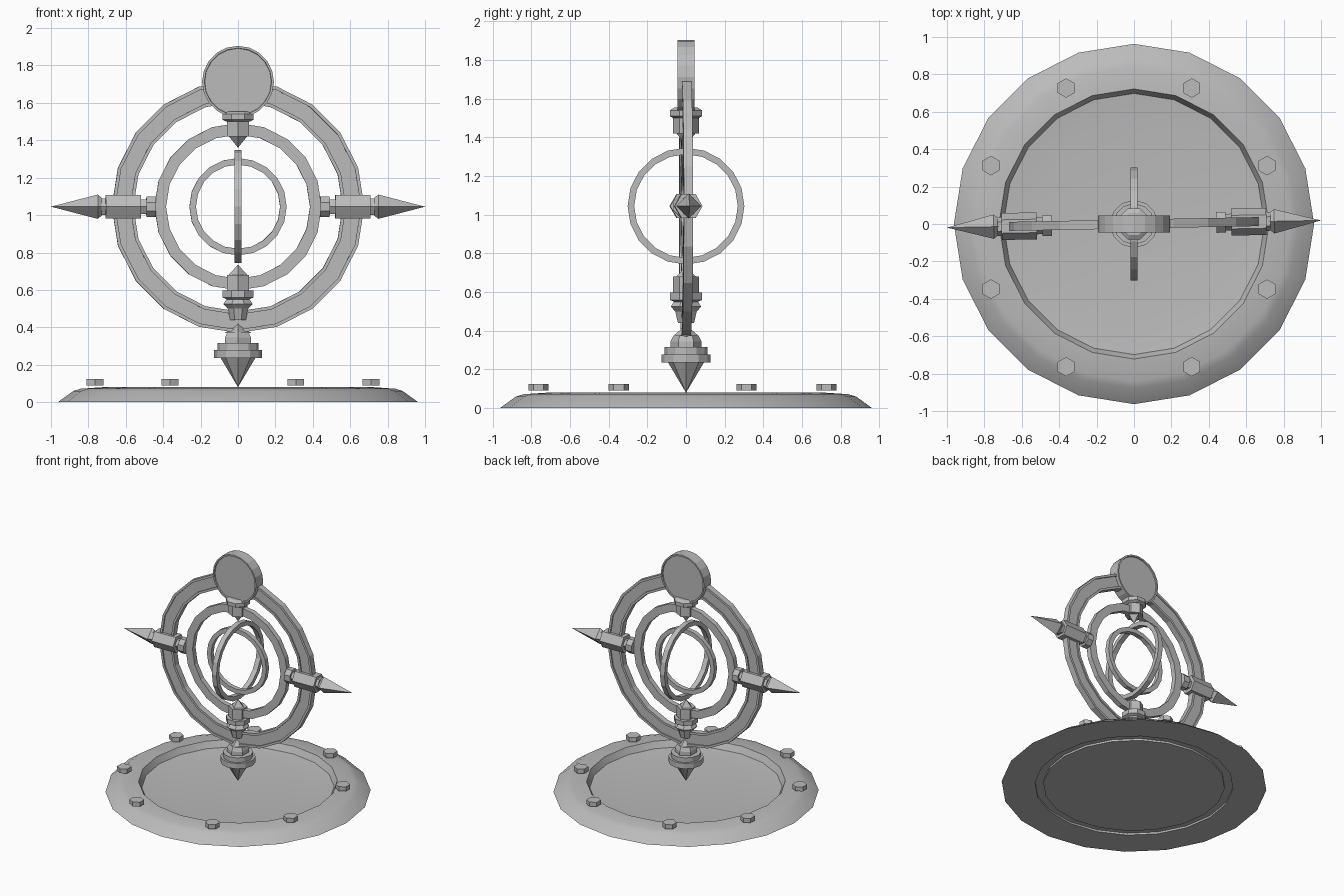
import bpy, bmesh, math
from mathutils import Matrix

cube = bpy.data.objects.get("Cube")
if cube:
    bpy.data.objects.remove(cube)

GREY = (0.5, 0.5, 0.5, 1)
metal = bpy.data.materials.new("grey_metal")
metal.use_nodes = True
metal.diffuse_color = GREY
metal.node_tree.nodes["Principled BSDF"].inputs["Base Color"].default_value = GREY

MID = 1.045                                   # height of the ring centres
TWIST = Matrix.Rotation(math.radians(1.1), 4, 'Z')
UP = Matrix.Identity(4)
FRONT = Matrix.Rotation(math.radians(90), 4, 'X')   # spin axis along y
SIDE = Matrix.Rotation(math.radians(90), 4, 'Y')    # spin axis along x


def lathe(name, profile, sides, matrix=UP, turn=90, closed=False, smooth=False):
    """Spin (radius, height) points round z, then place with the matrix."""
    bm = bmesh.new()
    loops = []
    for r, h in profile:
        if r == 0:
            loops.append([bm.verts.new((0, 0, h))] * sides)
        else:
            angles = [math.radians(turn) + math.tau * i / sides for i in range(sides)]
            loops.append([bm.verts.new((r * math.cos(a), r * math.sin(a), h)) for a in angles])
    pairs = list(zip(loops, loops[1:]))
    if closed:
        pairs.append((loops[-1], loops[0]))
    for lo, hi in pairs:
        for i in range(sides):
            j = (i + 1) % sides
            quad = list(dict.fromkeys((lo[i], lo[j], hi[j], hi[i])))
            bm.faces.new(quad)
    if not closed:
        for loop in (loops[0], loops[-1]):
            if len(set(loop)) > 1:
                bm.faces.new(loop)
    bmesh.ops.recalc_face_normals(bm, faces=bm.faces)
    bm.transform(matrix)
    mesh = bpy.data.meshes.new(name)
    bm.to_mesh(mesh)
    bm.free()
    mesh.materials.append(metal)
    obj = bpy.data.objects.new(name, mesh)
    bpy.context.collection.objects.link(obj)
    if smooth:
        bpy.ops.object.select_all(action='DESELECT')
        obj.select_set(True)
        bpy.context.view_layer.objects.active = obj
        bpy.ops.object.shade_smooth_by_angle(angle=math.radians(35))
    return obj


def ring(name, inner, outer, half, matrix, lip=0, depth=0):
    """Band of rectangular section, with recessed faces when a lip is given."""
    side = [(inner, half), (outer, half)]
    if lip:
        side = [(inner, half), (inner + lip, half), (inner + lip, half - depth),
                (outer - lip, half - depth), (outer - lip, half), (outer, half)]
    section = side + [(r, -h) for r, h in reversed(side)]
    lathe(name, section, 20, matrix, closed=True)


# Base: sloped rim round a sunken floor, with a groove underneath
lathe("base_dish", [(0, 0), (0.66, 0), (0.66, 0.015), (0.72, 0.015), (0.72, 0),
                    (0.963, 0), (0.88, 0.06), (0.84, 0.072), (0.722, 0.08),
                    (0.698, 0.03), (0.545, 0.015), (0, 0.015)], 20, smooth=True)

# Hexagonal bolts on the rim
for sx in (-1, 1):
    for sy in (-1, 1):
        for x, y in ((0.738, 0.33), (0.336, 0.745)):
            place = Matrix.Translation((sx * x - 0.027, sy * y - 0.018, 0))
            lathe("rim_bolt", [(0.052, 0.09), (0.052, 0.125)], 6, place)

# Nested rings
centre = Matrix.Translation((0, 0, MID))
ring("outer_ring", 0.56, 0.675, 0.024, centre @ TWIST @ FRONT, 0.018, 0.01)
ring("middle_ring", 0.385, 0.447, 0.02, centre @ TWIST @ FRONT)
ring("inner_ring", 0.225, 0.26, 0.018, centre @ TWIST @ FRONT)
ring("cross_ring", 0.268, 0.302, 0.02, centre @ SIDE)

# Medallion on top, with a thin raised edge
lathe("top_disc", [(0, -0.036), (0.178, -0.036), (0.18, -0.045), (0.192, -0.045),
                   (0.192, 0.045), (0.18, 0.045), (0.178, 0.036), (0, 0.036)],
      20, Matrix.Translation((0, 0, 1.713)) @ FRONT)

# Upper pivot, hanging below the medallion
lathe("upper_pivot_collar", [(0.07, 1.50), (0.09, 1.51), (0.09, 1.54), (0.065, 1.555)], 8, turn=22.5)
lathe("upper_pivot_block", [(0.068, 1.42), (0.068, 1.505)], 6)
lathe("upper_pivot_spike", [(0, 1.36), (0.052, 1.425)], 4)

# Lower pivot, under the middle ring
lathe("lower_pivot_spike", [(0.055, 0.675), (0, 0.735)], 4)
lathe("lower_pivot_block", [(0.068, 0.595), (0.068, 0.68)], 6)
lathe("lower_pivot_collar", [(0.055, 0.545), (0.09, 0.56), (0.09, 0.597)], 8, turn=22.5)
lathe("lower_pivot_foot", [(0.045, 0.44), (0.06, 0.50), (0.085, 0.525), (0.06, 0.56)], 8, turn=22.5)

# Stand that balances on the base
lathe("stand_spike", [(0.07, 0.37), (0, 0.43)], 4)
lathe("stand_block", [(0.08, 0.30), (0.08, 0.345), (0.065, 0.375)], 6)
lathe("stand_collar", [(0.11, 0.275), (0.11, 0.315)], 12)
lathe("stand_flange", [(0.128, 0.235), (0.128, 0.278)], 12)
lathe("stand_point", [(0, 0.08), (0.095, 0.24)], 8)

# Side arms: spike, hexagonal body, neck and collar, one on each side
for name, spin in (("left", 0), ("right", math.pi)):
    arm = centre @ TWIST @ Matrix.Rotation(spin, 4, 'Z') @ SIDE
    lathe(name + "_arm_spike", [(0.04, 0.72), (0.065, 0.75), (0, 1.0)], 4, arm)
    lathe(name + "_arm_shoulder", [(0.05, 0.70), (0.05, 0.73)], 6, arm)
    lathe(name + "_arm_body", [(0.072, 0.52), (0.072, 0.708)], 6, arm)
    lathe(name + "_arm_neck", [(0.045, 0.48), (0.045, 0.525)], 6, arm)
    lathe(name + "_arm_collar", [(0.06, 0.44), (0.06, 0.49)], 8, arm, turn=22.5)
